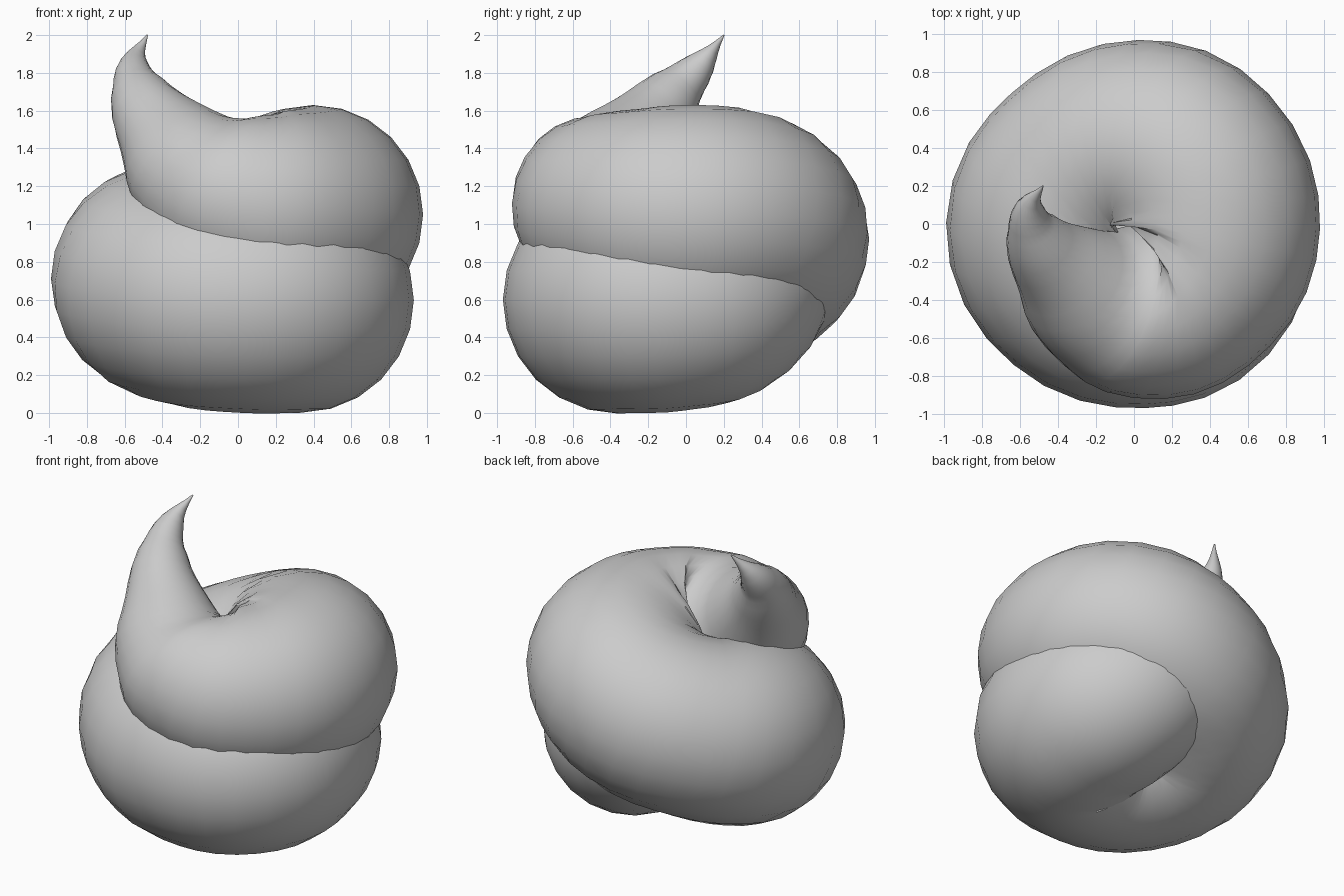
import bpy
import math

cube = bpy.data.objects.get("Cube")
if cube:
    bpy.data.objects.remove(cube, do_unlink=True)

# Material
grey = bpy.data.materials.new("soft_grey")
grey.use_nodes = True
colour = (0.6, 0.6, 0.6, 1)
grey.diffuse_color = colour
grey.node_tree.nodes["Principled BSDF"].inputs["Base Color"].default_value = colour

# Centre line of the rising coil: x, y, z, tube radius
path = [
    (-0.09, 0.27, 0.87, 0.45),
    (0.10, 0.28, 0.74, 0.50),
    (0.27, 0.17, 0.63, 0.56),
    (0.34, -0.05, 0.60, 0.59),
    (0.27, -0.28, 0.60, 0.60),
    (0.04, -0.37, 0.60, 0.60),
    (-0.26, -0.28, 0.63, 0.595),
    (-0.40, 0.00, 0.71, 0.59),
    (-0.26, 0.27, 0.80, 0.57),
    (0.04, 0.40, 0.92, 0.57),
    (0.29, 0.30, 1.03, 0.57),
    (0.40, -0.02, 1.05, 0.58),
    (0.30, -0.30, 1.07, 0.54),
    (0.07, -0.44, 1.11, 0.49),
    (-0.17, -0.40, 1.22, 0.405),
    (-0.37, -0.25, 1.44, 0.275),
    (-0.525, -0.06, 1.69, 0.155),
    (-0.55, 0.085, 1.85, 0.075),
    (-0.48, 0.20, 2.00, 0.004),
]

# Tapered tube swept along the centre line
curve = bpy.data.curves.new("swirl_path", "CURVE")
curve.dimensions = "3D"
curve.twist_mode = "Z_UP"
curve.bevel_depth = 1
curve.bevel_resolution = 10
curve.resolution_u = 4
curve.use_fill_caps = True
spline = curve.splines.new("BEZIER")
spline.radius_interpolation = "CARDINAL"
spline.bezier_points.add(len(path) - 1)
for point, (x, y, z, radius) in zip(spline.bezier_points, path):
    point.co = (x, y, z)
    point.radius = radius
    point.handle_left_type = point.handle_right_type = "AUTO"

swirl = bpy.data.objects.new("swirl", curve)
bpy.context.collection.objects.link(swirl)
bpy.ops.object.select_all(action="DESELECT")
swirl.select_set(True)
bpy.context.view_layer.objects.active = swirl
bpy.ops.object.convert(target="MESH")

# Smooth finish
swirl = bpy.context.object
swirl.name = "swirl"
swirl.data.materials.clear()
swirl.data.materials.append(grey)
bpy.ops.object.shade_smooth_by_angle(angle=math.radians(60))
